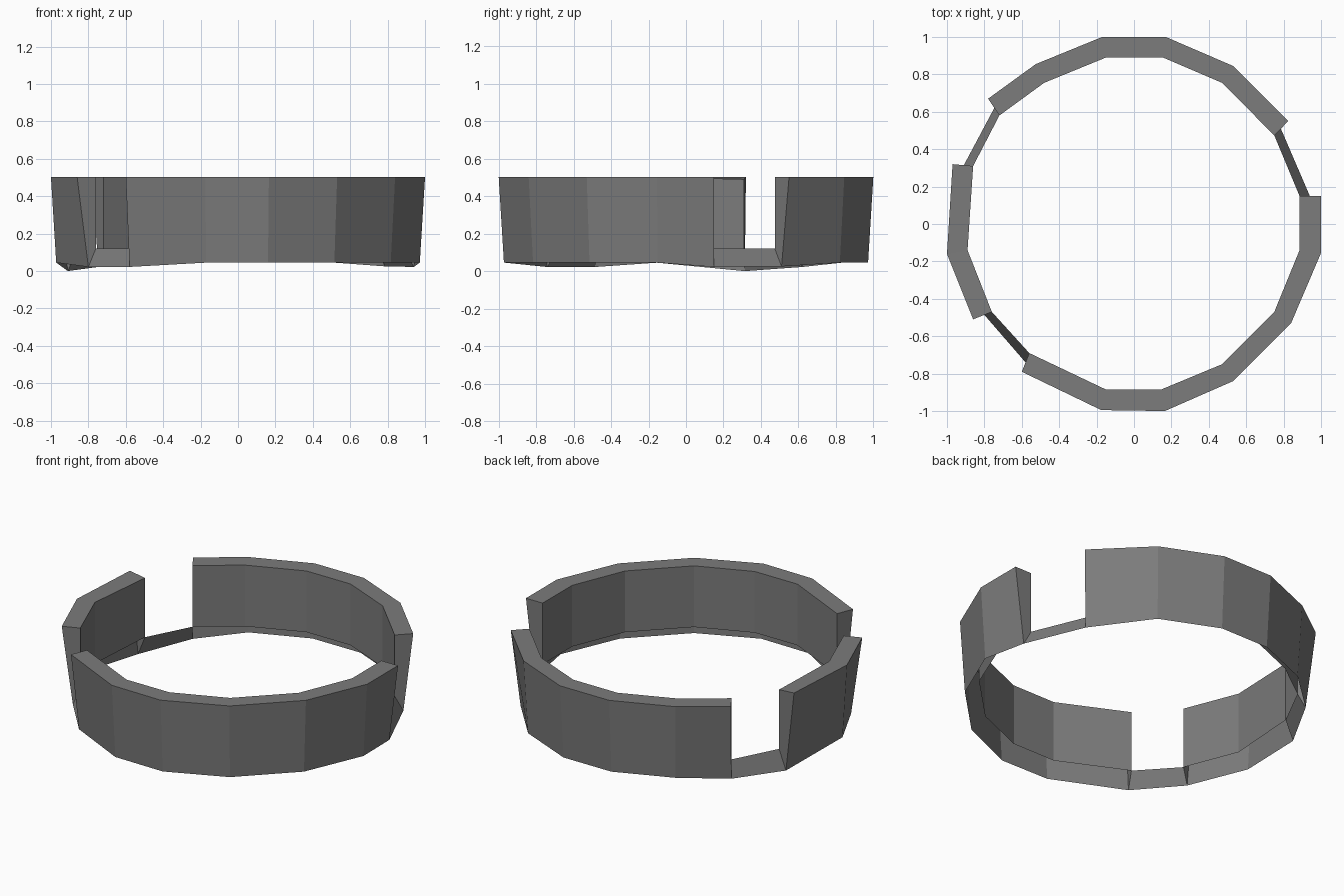
import bpy, bmesh

if "Cube" in bpy.data.objects:
    bpy.data.objects.remove(bpy.data.objects["Cube"])

# Wall plans: (outer top corner, inner corner) along each arc
BACK = [((-.78, .67), (-.72, .58)), ((-.525, .855), (-.48, .755)), ((-.17, 1), (-.15, .89)),
        ((.17, 1), (.155, .89)), ((.53, .845), (.47, .755)), ((.825, .55), (.75, .474))]
FRONT = [((1, .15), (.885, .15)), ((1, -.155), (.885, -.14)), ((.84, -.53), (.75, -.47)),
         ((.53, -.84), (.47, -.75)), ((.165, -1), (.145, -.885)), ((-.175, -.995), (-.15, -.885)),
         ((-.6, -.79), (-.56, -.69))]
LEFT = [((-.86, -.51), (-.76, -.47)), ((-1, -.16), (-.89, -.14)), ((-.97, .32), (-.86, .31))]

TOP, LEDGE, FOOT = .502, .12, .045

# Dark grey stone
stone = bpy.data.materials.new("dark_grey")
stone.diffuse_color = (.2, .2, .2, 1)
stone.use_nodes = True
stone.node_tree.nodes["Principled BSDF"].inputs["Base Color"].default_value = stone.diffuse_color


def section(outer, inner, foot=None, top=TOP):
    """Four corners: outer foot, outer top, inner top, inner ledge."""
    foot = foot or (outer[0] * .972, outer[1] * .972, FOOT)
    return [foot, (*outer, TOP), (*inner, top), (*inner, LEDGE)]


def make_object(name, verts, faces):
    mesh = bpy.data.meshes.new(name)
    mesh.from_pydata(verts, [], faces)
    bm = bmesh.new()
    bm.from_mesh(mesh)
    bmesh.ops.recalc_face_normals(bm, faces=bm.faces)
    bm.to_mesh(mesh)
    bm.free()
    mesh.materials.append(stone)
    obj = bpy.data.objects.new(name, mesh)
    bpy.context.collection.objects.link(obj)
    return obj


def wall(name, plan, start_foot, end_foot, end_top=TOP):
    """Sweep the open-bottomed section along the plan, dipping the foot at both ends."""
    last = len(plan) - 1
    verts, faces = [], []
    for i, (o, n) in enumerate(plan):
        foot = start_foot if i == 0 else end_foot if i == last else None
        verts += section(o, n, foot, end_top if i == last else TOP)
        if i:
            a, b = 4 * (i - 1), 4 * i
            faces += [(a + k, a + k + 1, b + k + 1, b + k) for k in range(3)]
    faces += [(0, 1, 2, 3), tuple(4 * last + k for k in (3, 2, 1, 0))]
    make_object(name, verts, faces)


def sill(name, inner_a, foot_a, inner_b, foot_b):
    """Sloping strip joining two walls at the bottom of a gap."""
    obj = make_object(name, [foot_a, foot_b, (*inner_b, LEDGE), (*inner_a, LEDGE)], [(0, 1, 2, 3)])
    if obj.data.polygons[0].normal.z < 0:
        obj.data.flip_normals()


# Foot corners beside the gaps
back_l, back_r = (-.747, .62, .022), (.785, .51, .025)
front_r, front_l = (.94, .15, .022), (-.58, -.74, .022)
left_f, left_b = (-.8, -.486, .022), (-.91, .314, 0)

# Three wall arcs
wall("back_wall", BACK, back_l, back_r)
wall("front_wall", FRONT, front_r, front_l)
wall("left_wall", LEFT, left_f, left_b, .49)

# Low sills across the three gaps
sill("right_gap_sill", BACK[-1][1], back_r, FRONT[0][1], front_r)
sill("front_gap_sill", FRONT[-1][1], front_l, LEFT[0][1], left_f)
sill("left_gap_sill", LEFT[-1][1], left_b, BACK[0][1], back_l)
